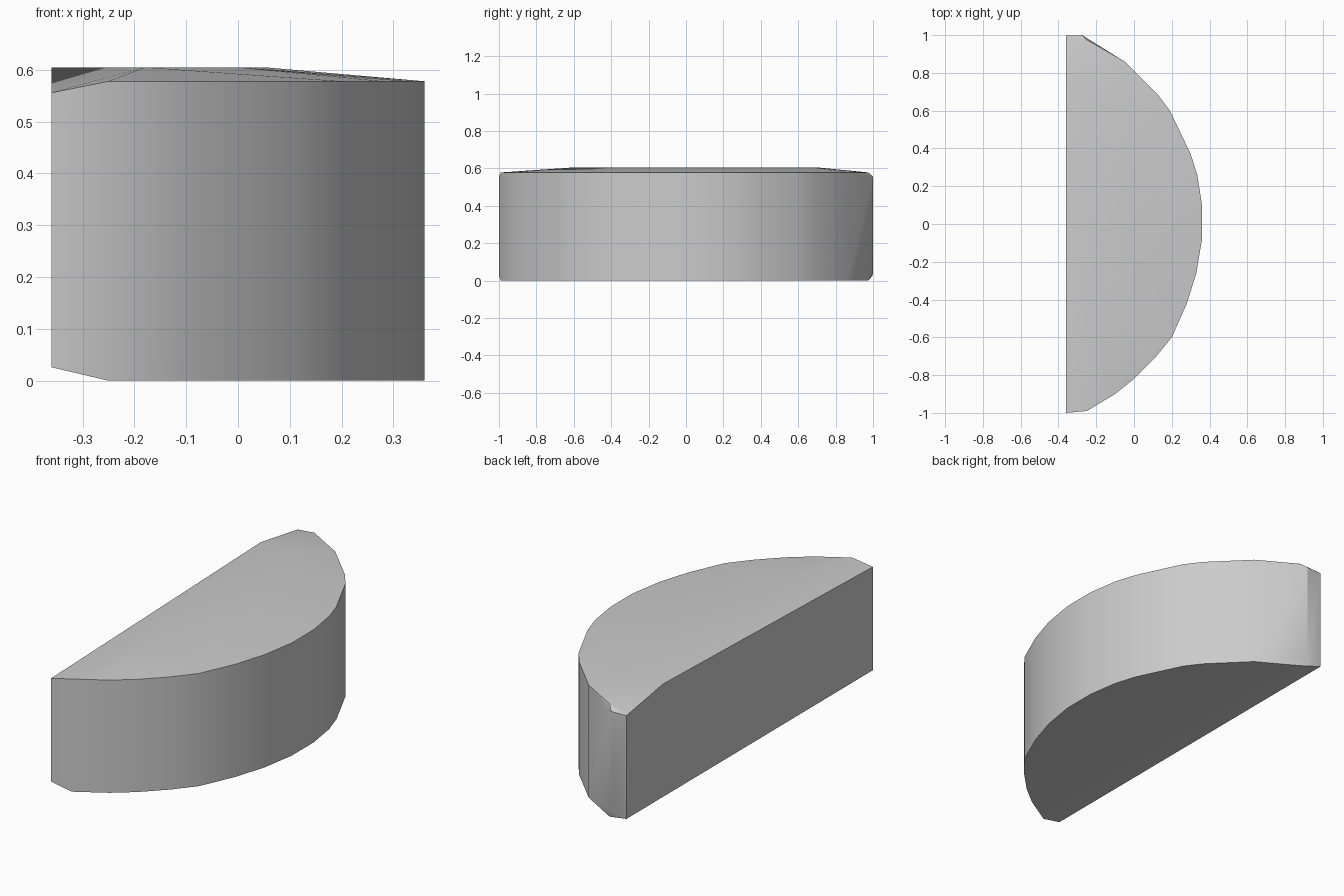
import bpy, bmesh, math

cube = bpy.data.objects.get("Cube")
if cube:
    bpy.data.objects.remove(cube, do_unlink=True)

# Plain grey material
grey = bpy.data.materials.new("light_grey")
grey.use_nodes = True
grey.diffuse_color = (0.6, 0.6, 0.6, 1)
grey.node_tree.nodes["Principled BSDF"].inputs["Base Color"].default_value = (0.6, 0.6, 0.6, 1)

# Curved wall, seen in plan from the front end to the back end
RIM = 0.578
arc = [(-0.25, -0.99), (-0.1, -0.9), (0, -0.82), (0.11, -0.71), (0.2, -0.6),
       (0.28, -0.42), (0.33, -0.26), (0.36, -0.08), (0.36, 0.1), (0.335, 0.26),
       (0.3, 0.37), (0.19, 0.6), (0.13, 0.68), (-0.05, 0.86), (-0.25, 0.975)]
points = [(x, y, z) for x, y in arc for z in (0, RIM)]

# Bevelled ends of the straight wall
points += [(-0.36, -1, 0.026), (-0.36, -1, 0.556),
           (-0.36, 0.997, 0.026), (-0.36, 0.997, 0.556),
           (-0.275, 1, 0.045), (-0.275, 1, 0.556)]

# Slightly raised crown of the top
points += [(x, y, 0.605) for x, y in
           [(-0.36, 0.7), (-0.18, -0.6), (0.0, -0.25), (0.05, 0.1), (-0.15, 0.68)]]

# The block is convex, so its faces follow from its corners
bm = bmesh.new()
for p in points:
    bm.verts.new(p)
hull = bmesh.ops.convex_hull(bm, input=bm.verts)
loose = [v for v in bm.verts if not v.link_faces]
bmesh.ops.delete(bm, geom=loose, context='VERTS')
bmesh.ops.dissolve_limit(bm, angle_limit=math.radians(0.5), verts=bm.verts, edges=bm.edges)
bmesh.ops.recalc_face_normals(bm, faces=bm.faces)

mesh = bpy.data.meshes.new("half_round_block")
bm.to_mesh(mesh)
bm.free()
mesh.materials.append(grey)
block = bpy.data.objects.new("half_round_block", mesh)
bpy.context.collection.objects.link(block)

# Smooth curved wall with crisp rims
bpy.ops.object.select_all(action='DESELECT')
block.select_set(True)
bpy.context.view_layer.objects.active = block
bpy.ops.object.shade_smooth_by_angle(angle=math.radians(30))
